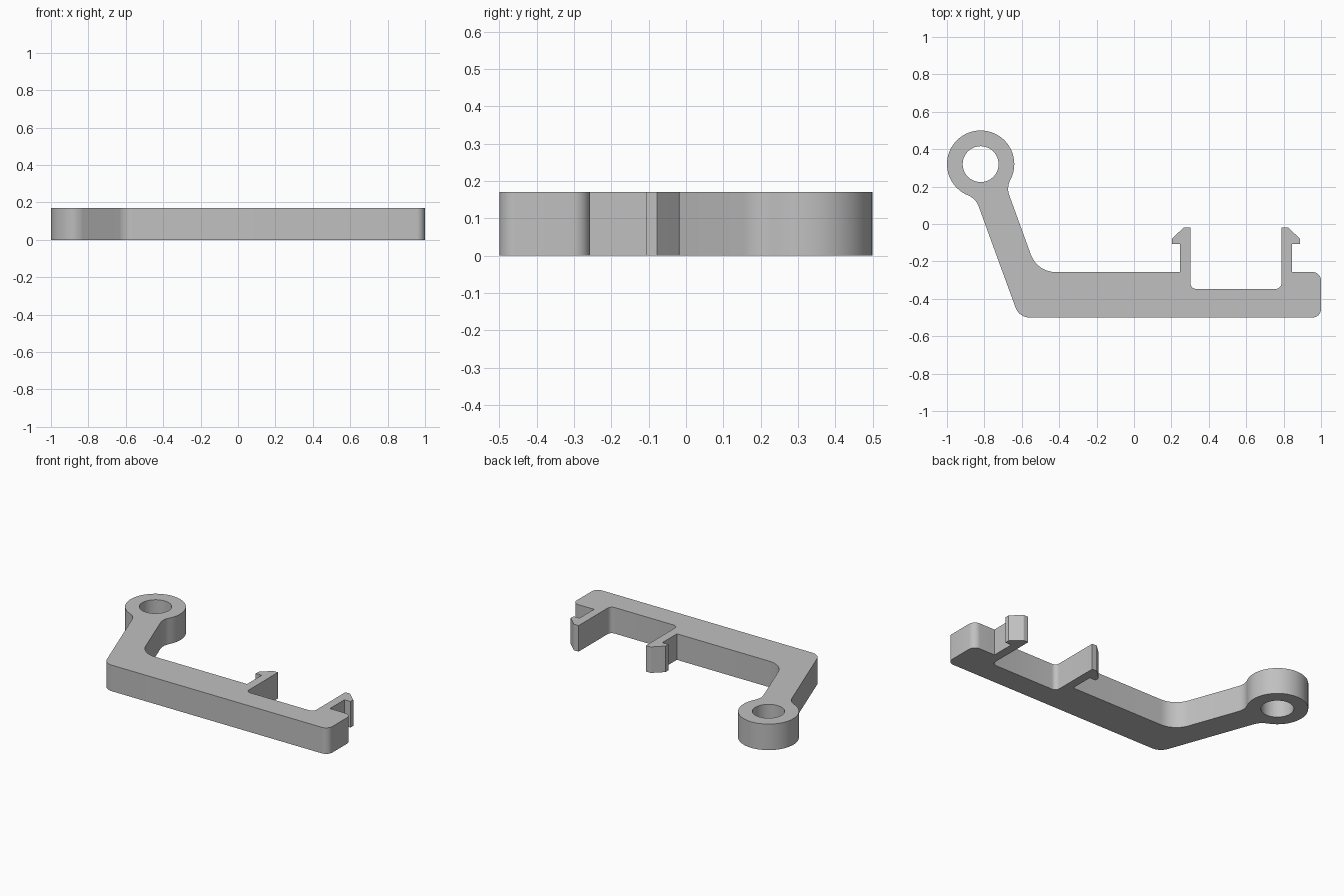
import bpy, bmesh, math
from mathutils import Vector

cube = bpy.data.objects.get("Cube")
if cube:
    bpy.data.objects.remove(cube, do_unlink=True)

HEIGHT = 0.17
EYE, EYE_R, HOLE_R = Vector((-0.82, 0.32)), 0.18, 0.096
HALF_ARM, NECK_R = 0.087, 0.10
LEAN = math.radians(20)
along = Vector((math.sin(LEAN), -math.cos(LEAN)))   # down the arm
across = Vector((math.cos(LEAN), math.sin(LEAN)))   # to its +x side
BOTTOM, TOP, FLOOR, TIP = -0.50, -0.257, -0.347, -0.018


def arc(center, radius, start, end, steps):
    return [center + radius * Vector((math.cos(a), math.sin(a)))
            for a in (start + (end - start) * i / steps for i in range(steps + 1))]


def fillet(prev, corner, nxt, radius, steps=8):
    """Round one corner of a polygon."""
    if radius == 0:
        return [corner]
    a, b = (prev - corner).normalized(), (nxt - corner).normalized()
    half = a.angle(b) / 2
    center = corner + (a + b).normalized() * radius / math.sin(half)
    p = corner + a * radius / math.tan(half) - center
    q = corner + b * radius / math.tan(half) - center
    start = math.atan2(p.y, p.x)
    turn = math.atan2(p.x * q.y - p.y * q.x, p.dot(q))
    return arc(center, radius, start, start + turn, steps)


def arm_edge(side, y):
    """Point on one edge of the leaning arm at height y."""
    p = EYE + across * HALF_ARM * side
    return p + along * ((y - p.y) / along.y)


# Fillets where the arm meets the eye
h = HALF_ARM + NECK_R
t = math.sqrt((EYE_R + NECK_R) ** 2 - h ** 2)
neck_turn = math.atan2(t, h)
right_neck = arc(EYE + along * t + across * h, NECK_R,
                 LEAN + math.pi, LEAN + math.pi - neck_turn, 8)
left_neck = arc(EYE + along * t - across * h, NECK_R,
                LEAN + neck_turn, LEAN, 8)
eye = arc(EYE, EYE_R, LEAN - neck_turn, LEAN + math.pi + neck_turn, 48)


# Snap hook outline, from the outer foot over the barb to the slot floor
def hook(inner, side):
    outer = inner + side * 0.056
    return [((outer, TOP), 0), ((outer, -0.107), 0),
            ((outer + side * 0.043, -0.107), 0),
            ((outer + side * 0.043, -0.078), 0),
            ((inner + side * 0.035, TIP), 0.01),
            ((inner, TIP), 0), ((inner, FLOOR), 0.03)]


# Bar outline, counterclockwise from the lower end of the left neck
corners = [(left_neck[-1], 0), (arm_edge(-1, BOTTOM), 0.08),
           ((1, BOTTOM), 0.045), ((1, TOP), 0.045)]
corners += hook(0.788, 1) + hook(0.302, -1)[::-1]
corners += [(arm_edge(1, TOP), 0.14), (right_neck[0], 0)]
points = [Vector(p) for p, r in corners]
outline = []
for i in range(1, len(points) - 1):
    outline += fillet(points[i - 1], points[i], points[i + 1], corners[i][1])
outline += right_neck + eye[1:-1] + left_neck
hole = arc(EYE, HOLE_R, 0, 2 * math.pi, 48)[:-1]

# Fill the profile around the hole and raise it
bm = bmesh.new()
for loop in (outline, hole):
    verts = [bm.verts.new((p.x, p.y, 0)) for p in loop]
    for i, v in enumerate(verts):
        bm.edges.new((verts[i - 1], v))
bmesh.ops.triangle_fill(bm, use_beauty=True, use_dissolve=False, edges=bm.edges[:])
raised = bmesh.ops.extrude_face_region(bm, geom=bm.faces[:], use_keep_orig=True)
bmesh.ops.translate(bm, vec=(0, 0, HEIGHT),
                    verts=[g for g in raised["geom"] if isinstance(g, bmesh.types.BMVert)])
bmesh.ops.recalc_face_normals(bm, faces=bm.faces[:])
mesh = bpy.data.meshes.new("clip_bracket")
bm.to_mesh(mesh)
bm.free()

grey = bpy.data.materials.new("plain grey")
grey.use_nodes = True
color = (0.53, 0.53, 0.53, 1)
grey.diffuse_color = color
grey.node_tree.nodes["Principled BSDF"].inputs["Base Color"].default_value = color
mesh.materials.append(grey)

bracket = bpy.data.objects.new("clip_bracket", mesh)
bpy.context.collection.objects.link(bracket)
bpy.ops.object.select_all(action="DESELECT")
bracket.select_set(True)
bpy.context.view_layer.objects.active = bracket
bpy.ops.object.shade_smooth_by_angle(angle=math.radians(30))
